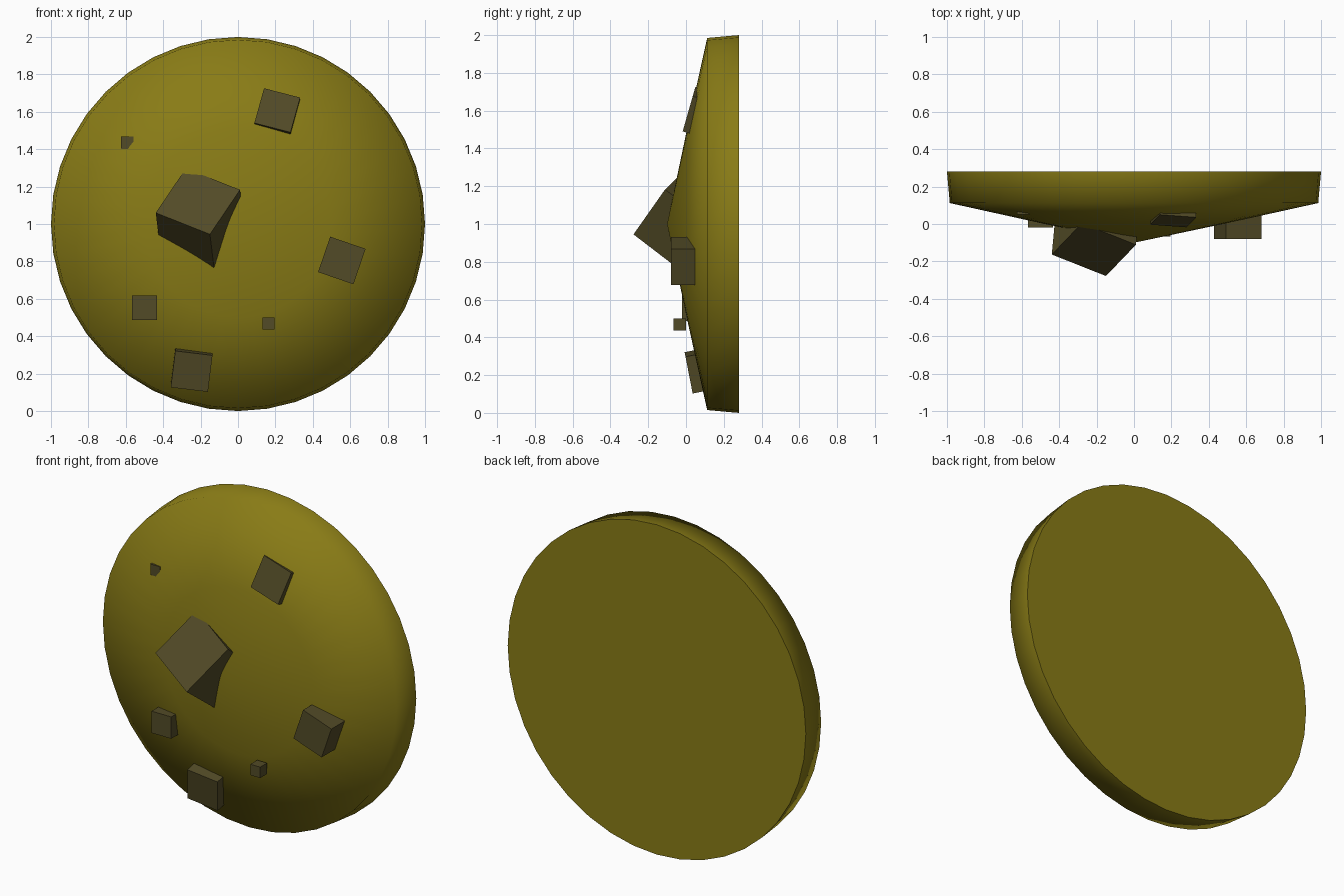
import bpy, bmesh, math
from mathutils import Matrix, Vector

if "Cube" in bpy.data.objects:
    bpy.data.objects.remove(bpy.data.objects["Cube"])


def material(name, rgb):
    m = bpy.data.materials.new(name)
    m.diffuse_color = (*rgb, 1)
    m.use_nodes = True
    m.node_tree.nodes["Principled BSDF"].inputs["Base Color"].default_value = m.diffuse_color
    return m


olive = material("olive", (0.25, 0.2, 0.008))
stone = material("stone", (0.085, 0.07, 0.02))


def finish(bm, name, mat):
    bmesh.ops.recalc_face_normals(bm, faces=bm.faces)
    me = bpy.data.meshes.new(name)
    bm.to_mesh(me)
    bm.free()
    ob = bpy.data.objects.new(name, me)
    bpy.context.collection.objects.link(ob)
    me.materials.append(mat)
    return ob


# Shallow cone-fronted disc, lathed about the y axis through z = 1
SIDES = 40
bm = bmesh.new()
rings = []
for r, y in [(1.0, 0.28), (0.985, 0.112), (0.5, 0.005)]:
    rings.append([bm.verts.new((r * math.sin(a), y, 1 + r * math.cos(a)))
                  for a in (2 * math.pi * i / SIDES for i in range(SIDES))])
tip = bm.verts.new((0, -0.1, 1))
bm.faces.new(rings[0])
for i in range(SIDES):
    j = (i + 1) % SIDES
    for a, b in zip(rings, rings[1:]):
        bm.faces.new((a[i], a[j], b[j], b[i]))
    bm.faces.new((rings[-1][i], rings[-1][j], tip))
disc = finish(bm, "disc", olive)
bpy.context.view_layer.objects.active = disc
disc.select_set(True)
bpy.ops.object.shade_smooth_by_angle(angle=math.radians(80))
disc.select_set(False)


# Cubes sunk into the front: front-face centre, size, tilt about x, roll about y
def block(name, front, size, tilt=0, roll=0):
    bm = bmesh.new()
    rot = Matrix.Rotation(math.radians(tilt), 4, 'X') @ Matrix.Rotation(math.radians(roll), 4, 'Y')
    bmesh.ops.create_cube(bm, size=size, matrix=Matrix.Translation(front) @ rot
                          @ Matrix.Translation((0, size / 2, 0)))
    finish(bm, name, stone)


block("upper_block", (0.21, 0.016, 1.608), 0.2, -16, 15)
block("right_block", (0.555, -0.08, 0.805), 0.2, 0, 19)
block("left_block", (-0.5, -0.02, 0.553), 0.132)
block("lower_block", (-0.248, 0.014, 0.212), 0.2, 11, 7)
block("small_block", (0.163, -0.067, 0.468), 0.066)
block("buried_block", (-0.592, 0.052, 1.435), 0.066)

# Large cube standing on its corner: three edges leave the front corner
corner = Vector((-0.15, -0.278, 0.945))
u = Vector((-0.29, 0.115, 0.115)).normalized()
v = Vector((0.16, 0.165, 0.235)).normalized()
w = u.cross(v).normalized()
v = w.cross(u)
axes = Matrix((u, v, w)).transposed().to_4x4()
S = 0.332
bm = bmesh.new()
bmesh.ops.create_cube(bm, size=S, matrix=Matrix.Translation(corner + (u + v + w) * S / 2) @ axes)
finish(bm, "large_block", stone)
